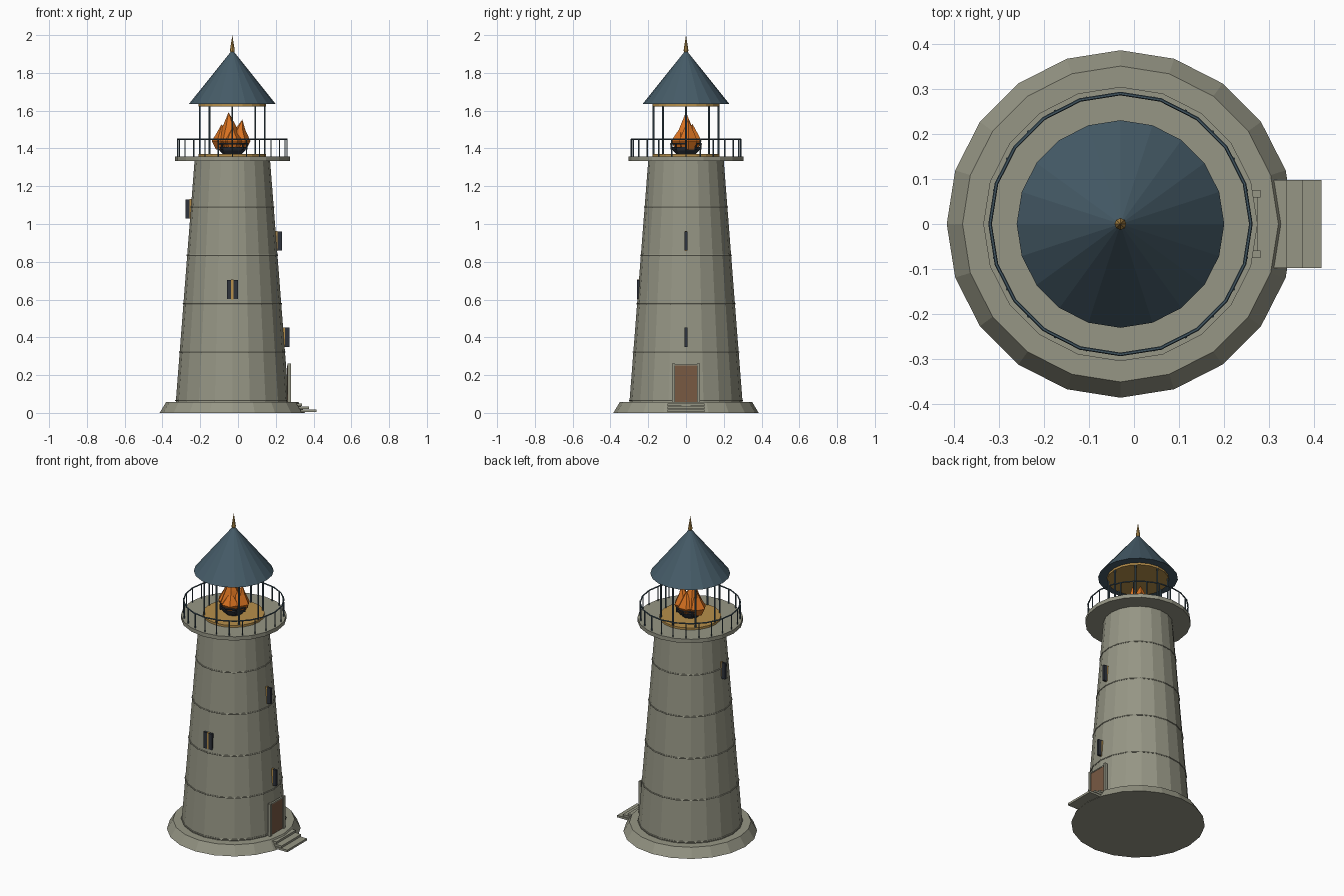
import bpy, bmesh, math
from mathutils import Matrix, Vector

if "Cube" in bpy.data.objects:
    bpy.data.objects.remove(bpy.data.objects["Cube"])

CX = -0.03   # tower axis
SIDES = 20


def mat(name, r, g, b):
    m = bpy.data.materials.new(name)
    m.diffuse_color = (r, g, b, 1)
    m.use_nodes = True
    m.node_tree.nodes["Principled BSDF"].inputs["Base Color"].default_value = m.diffuse_color
    return m


STONE = mat("stone", 0.305, 0.305, 0.235)
SLATE = mat("slate_blue", 0.06, 0.105, 0.137)
DARK = mat("dark_iron", 0.028, 0.034, 0.045)
BRASS = mat("brass", 0.47, 0.275, 0.07)
FLAME = mat("flame_orange", 0.70, 0.17, 0.015)
WOOD = mat("door_wood", 0.19, 0.10, 0.055)


def finish(name, bm, material):
    bmesh.ops.recalc_face_normals(bm, faces=bm.faces)
    me = bpy.data.meshes.new(name)
    bm.to_mesh(me)
    bm.free()
    me.materials.append(material)
    ob = bpy.data.objects.new(name, me)
    bpy.context.collection.objects.link(ob)
    return ob


def lathe(name, profile, material, sides=SIDES, closed=False, cx=CX, cy=0.0, tip=(0, 0)):
    """Revolve (radius, z) points; open profiles are capped. tip shifts the last ring."""
    bm = bmesh.new()
    rings = []
    for i, (r, z) in enumerate(profile):
        dx, dy = tip if i == len(profile) - 1 else (0, 0)
        if r < 1e-6:
            rings.append([bm.verts.new((cx + dx, cy + dy, z))])
        else:
            rings.append([bm.verts.new((cx + dx + r * math.cos(2 * math.pi * k / sides),
                                        cy + dy + r * math.sin(2 * math.pi * k / sides), z))
                          for k in range(sides)])
    pairs = list(zip(rings, rings[1:])) + ([(rings[-1], rings[0])] if closed else [])
    for a, b in pairs:
        for k in range(sides):
            n = (k + 1) % sides
            quad = [a[k % len(a)], a[n % len(a)], b[n % len(b)], b[k % len(b)]]
            bm.faces.new(list(dict.fromkeys(quad)))
    if not closed:
        for ring_verts in (rings[0], rings[-1]):
            if len(ring_verts) > 2:
                bm.faces.new(ring_verts)
    return finish(name, bm, material)


def ring(name, r, z, t, material, sides=SIDES):
    """Thin round-section ring."""
    prof = [(r + t * math.cos(a * math.pi / 3), z + t * math.sin(a * math.pi / 3)) for a in range(6)]
    return lathe(name, prof, material, sides=sides, closed=True)


def box(name, x, y, z, material):
    """Box from (min, max) pairs."""
    bm = bmesh.new()
    bmesh.ops.create_cube(bm, size=1)
    for v in bm.verts:
        v.co = Vector([(p[0] + p[1]) / 2 + c * (p[1] - p[0]) for p, c in zip((x, y, z), v.co)])
    return finish(name, bm, material)


def post_circle(name, count, radius, thick, z0, z1, material):
    bm = bmesh.new()
    for k in range(count):
        a = 2 * math.pi * k / count
        at = Matrix.Translation((CX + radius * math.cos(a), radius * math.sin(a), (z0 + z1) / 2))
        bmesh.ops.create_cone(bm, cap_ends=True, segments=6, radius1=thick, radius2=thick,
                              depth=z1 - z0, matrix=at)
    return finish(name, bm, material)


def tower_r(z):
    return 0.30 + (0.20 - 0.30) * (z - 0.058) / (1.335 - 0.058)


# Stone body
lathe("base", [(0.385, 0), (0.35, 0.058)], STONE)
lathe("tower", [(0.30, 0.05), (0.20, 1.335)], STONE)
for i in range(5):
    z = 0.066 + i * 0.256
    ring(f"stone_band_{i + 1}", tower_r(z), z, 0.004, STONE)
lathe("gallery", [(0.304, 1.333), (0.304, 1.357)], STONE)

# Railing
ring("gallery_rail", 0.289, 1.449, 0.004, SLATE)
post_circle("railing_posts", 24, 0.289, 0.0035, 1.355, 1.449, SLATE)

# Lantern room
lathe("lantern_floor", [(0.178, 1.355), (0.178, 1.370)], BRASS)
post_circle("lantern_posts", 8, 0.172, 0.0055, 1.368, 1.625, SLATE)
lathe("lantern_ceiling", [(0.178, 1.622), (0.178, 1.636)], BRASS)
lathe("roof", [(0.230, 1.635), (0, 1.922)], SLATE)
lathe("finial", [(0.006, 1.90), (0.013, 1.918), (0, 2.0)], BRASS, sides=8)

# Fire basket
lathe("basket_bowl", [(0.05, 1.370), (0.068, 1.388), (0.078, 1.408)], DARK, sides=8)
ring("basket_rim", 0.08, 1.424, 0.005, DARK, sides=8)
post_circle("basket_bars", 8, 0.077, 0.005, 1.395, 1.426, DARK)

# Flames
flames = [  # x, y, radius, tip height, tip lean
    (-0.045, 0.0, 0.070, 1.592, -0.005),
    (0.010, 0.012, 0.056, 1.553, 0.013),
    (-0.082, 0.010, 0.057, 1.528, -0.005),
    (-0.03, -0.030, 0.055, 1.51, 0.0),
    (-0.03, 0.034, 0.055, 1.53, 0.005),
]
for i, (x, y, r, top, lean) in enumerate(flames):
    lathe(f"flame_{i + 1}", [(r * 0.6, 1.395), (r, 1.44), (r * 0.52, 1.44 + (top - 1.44) * 0.5), (0, top)],
          FLAME, sides=6, cx=x, cy=y, tip=(lean, 0))

# Windows: lit slit between two dark shutters, all facing front
windows = [(1, 0, 0.40), (0, -1, 0.653), (1, 0, 0.91), (-1, 0, 1.08)]
for i, (dx, dy, z) in enumerate(windows):
    r = tower_r(z)
    x, y = CX + dx * r, dy * r
    box(f"window_light_{i + 1}", (x - 0.007, x + 0.007), (y - 0.006, y + 0.006), (z - 0.052, z + 0.052), BRASS)
    for side, s in (("left", -1), ("right", 1)):
        c = x + s * 0.0175
        box(f"window_shutter_{side}_{i + 1}", (c - 0.0115, c + 0.0115), (y - 0.007, y + 0.007),
            (z - 0.051, z + 0.051), DARK)

# Door with jambs and lintel
box("door", (0.260, 0.272), (-0.06, 0.06), (0.055, 0.25), WOOD)
for side, s in (("left", -1), ("right", 1)):
    box(f"door_jamb_{side}", (0.262, 0.28), (s * 0.067 - 0.008, s * 0.067 + 0.008), (0.055, 0.262), STONE)
box("door_lintel", (0.262, 0.274), (-0.06, 0.06), (0.25, 0.257), STONE)

# Steps
for i, (x0, x1, z0) in enumerate([(0.33, 0.415, 0.004), (0.314, 0.375, 0.020), (0.30, 0.338, 0.036)]):
    box(f"step_{i + 1}", (x0, x1), (-0.098, 0.098), (z0, z0 + 0.013), STONE)
